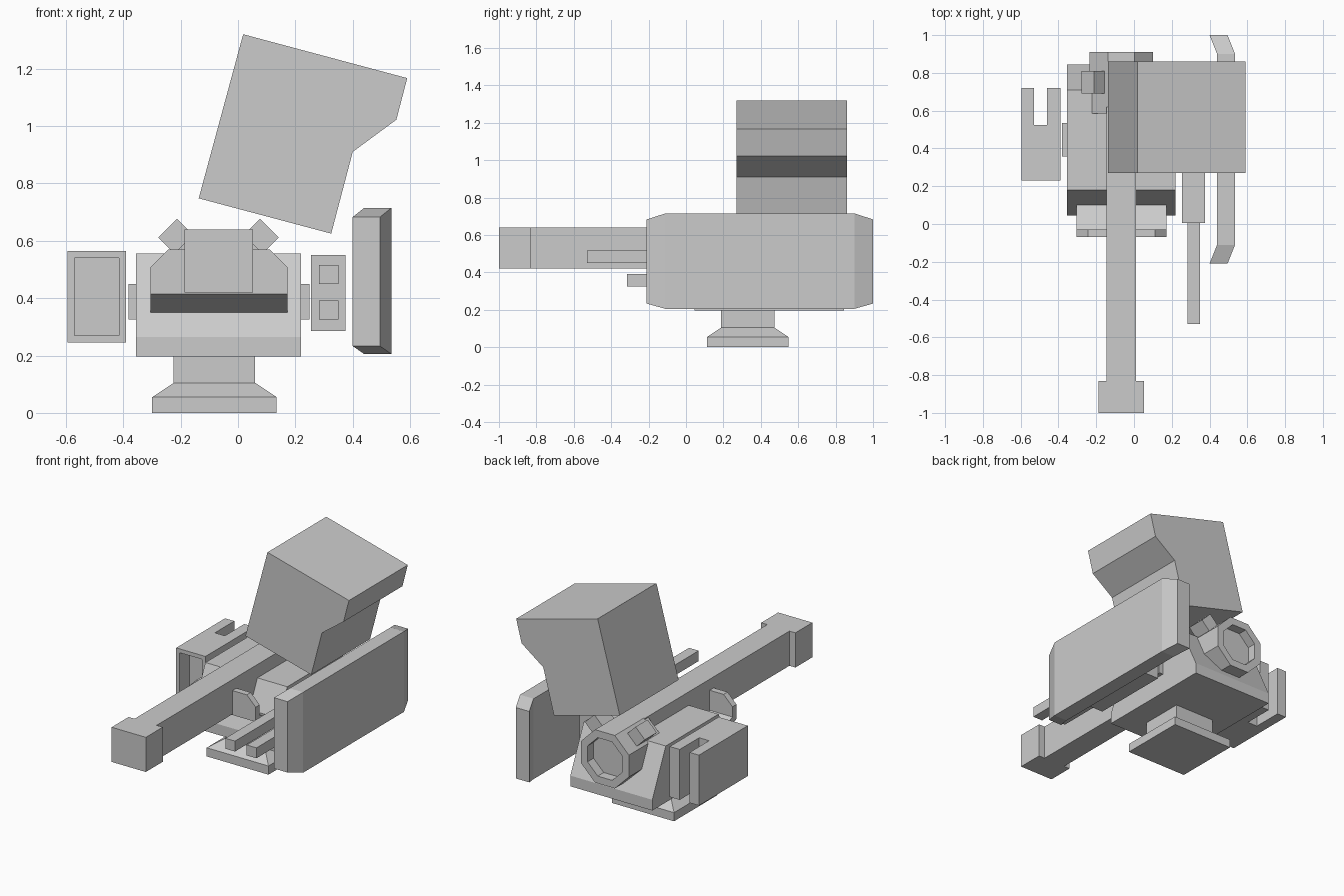
import bpy, bmesh, math
from mathutils import Vector

if "Cube" in bpy.data.objects:
    bpy.data.objects.remove(bpy.data.objects["Cube"])


def finish(name, bm):
    bmesh.ops.recalc_face_normals(bm, faces=bm.faces)
    me = bpy.data.meshes.new(name)
    bm.to_mesh(me)
    bm.free()
    ob = bpy.data.objects.new(name, me)
    bpy.context.collection.objects.link(ob)
    return ob


def loft(name, rings, recess=None):
    """Skin closed rings of points; recess = (face normal, inset, depth)."""
    bm = bmesh.new()
    vs = [[bm.verts.new(p) for p in r] for r in rings]
    n = len(rings[0])
    for a, b in zip(vs, vs[1:]):
        for i in range(n):
            j = (i + 1) % n
            bm.faces.new((a[i], a[j], b[j], b[i]))
    bm.faces.new(vs[0])
    bm.faces.new(vs[-1])
    if recess:
        d, inset, depth = Vector(recess[0]), recess[1], recess[2]
        bmesh.ops.recalc_face_normals(bm, faces=bm.faces)
        f = max((f for f in bm.faces if f.normal.dot(d) > 0.99),
                key=lambda f: f.calc_center_median().dot(d))
        bmesh.ops.inset_region(bm, faces=[f], thickness=inset)
        g = bmesh.ops.extrude_discrete_faces(bm, faces=[f])["faces"][0]
        bmesh.ops.translate(bm, verts=g.verts, vec=-d * depth)
    return finish(name, bm)


def prism(name, pts, axis, a, b, recess=None):
    """Extrude a 2D profile along an axis from a to b."""
    put = {"x": lambda p, t: (t, p[0], p[1]),
           "y": lambda p, t: (p[0], t, p[1]),
           "z": lambda p, t: (p[0], p[1], t)}[axis]
    return loft(name, [[put(p, t) for p in pts] for t in (a, b)], recess)


def rect(x0, x1, y0, y1):
    return [(x0, y0), (x1, y0), (x1, y1), (x0, y1)]


def box(name, x, y, z):
    return prism(name, rect(*x, *y), "z", *z)


CX, CZ = -0.068, 0.472   # axis of the main barrel

# Pedestal: square foot tapering to a neck
loft("pedestal", [[(x, y, z) for x, y in rect(-0.082 - r, -0.082 + r, 0.33 - r, 0.33 + r)]
                  for r, z in ((0.217, 0), (0.217, 0.055), (0.142, 0.105), (0.142, 0.2))])

# Turret body with sloped front and back
prism("turret_body", [(0.045, 0.197), (0.845, 0.197), (0.845, 0.265), (0.71, 0.555),
                      (0.18, 0.555), (0.045, 0.265)], "x", -0.355, 0.22)

# Front shelf and its upright shield
prism("front_shelf", [(-0.07, 0.415), (0.085, 0.35), (0.13, 0.37), (-0.03, 0.443),
                      (-0.07, 0.443)], "x", -0.305, 0.173)
prism("front_shield", [(-0.305, 0.415), (0.173, 0.415), (0.173, 0.508), (0.111, 0.57),
                       (-0.243, 0.57), (-0.305, 0.508)], "y", -0.07, -0.03)

# Main barrel and muzzle block
box("barrel", (-0.145, 0.01), (-0.9, 0.62), (0.42, 0.64))
box("muzzle", (-0.187, 0.053), (-1.0, -0.83), (0.42, 0.64))

# Octagonal breech with hollow rear, and two diagonal lugs
R = 0.168 / math.cos(math.pi / 8)
octagon = [(CX + R * math.cos(math.pi / 8 + i * math.pi / 4),
            CZ + R * math.sin(math.pi / 8 + i * math.pi / 4)) for i in range(8)]
prism("breech", octagon, "y", 0.585, 0.91, ((0, 1, 0), 0.05, 0.06))
for side, s in (("left", -1), ("right", 1)):
    lx, lz, h = CX + s * 0.145, 0.612, 0.065
    prism("breech_lug_" + side, [(lx - h, lz), (lx, lz - h), (lx + h, lz), (lx, lz + h)],
          "y", 0.69, 0.81)

# Side mounts on both flanks
box("mount_left", (-0.382, -0.355), (0.357, 0.535), (0.325, 0.45))
box("mount_right", (0.22, 0.25), (0.357, 0.535), (0.325, 0.45))

# Left pod: rear slot and recessed front opening
prism("left_pod", [(-0.595, 0.23), (-0.39, 0.23), (-0.39, 0.72), (-0.46, 0.72), (-0.46, 0.525),
                   (-0.53, 0.525), (-0.53, 0.72), (-0.595, 0.72)], "z", 0.245, 0.565,
      ((0, -1, 0), 0.035, 0.1))

# Right gun pod with two thin barrels
box("gun_pod", (0.255, 0.375), (0.005, 0.53), (0.285, 0.55))
for tag, y0, z0 in (("upper", -0.53, 0.45), ("lower", -0.315, 0.325)):
    box("gun_tube_" + tag, (0.282, 0.35), (y0, 0.02), (z0, z0 + 0.066))

# Armour panel: flat plate with both ends bent inward
loft("side_panel", [[(x, y, z) for x, z in rect(x0, x0 + 0.095, z0, z1)]
                    for y, x0, z0, z1 in ((-0.21, 0.40, 0.233, 0.683), (-0.11, 0.44, 0.205, 0.715),
                                          (0.90, 0.44, 0.205, 0.715), (1.0, 0.40, 0.233, 0.683))])

# Large tilted launcher box
prism("launcher", [(0.018, 1.32), (0.59, 1.167), (0.552, 1.022), (0.40, 0.91),
                   (0.325, 0.625), (-0.137, 0.748)], "y", 0.27, 0.86)
